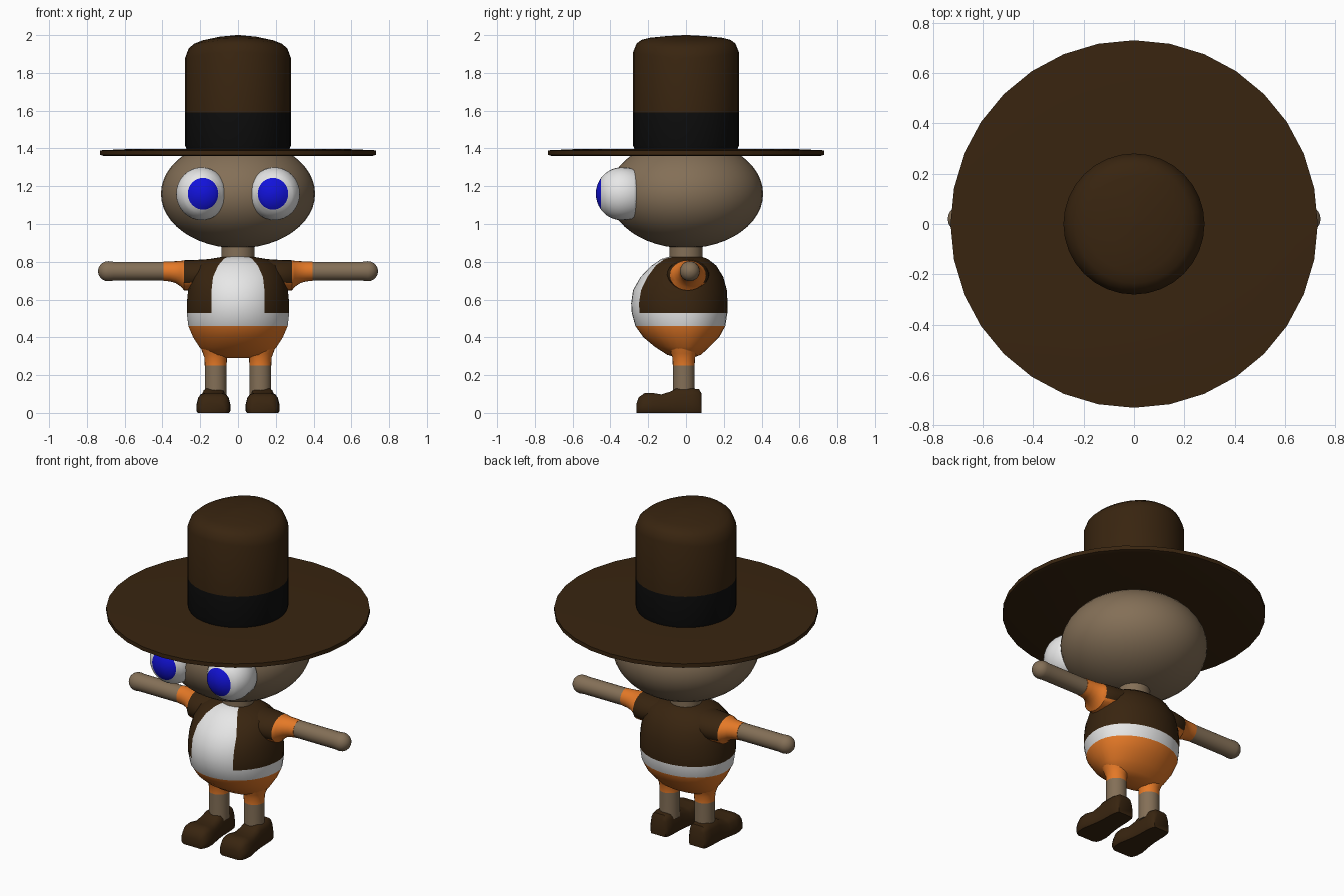
import bpy, bmesh, math
from math import sin, cos, pi, tau, asin, sqrt

cube = bpy.data.objects.get("Cube")
if cube:
    bpy.data.objects.remove(cube, do_unlink=True)


def material(name, r, g, b):
    m = bpy.data.materials.new(name)
    m.use_nodes = True
    m.diffuse_color = (r, g, b, 1)
    bsdf = m.node_tree.nodes["Principled BSDF"]
    bsdf.inputs["Base Color"].default_value = (r, g, b, 1)
    bsdf.inputs["Roughness"].default_value = 0.8
    return m


BROWN = material("dark brown", 0.04, 0.018, 0.005)
BLACK = material("black", 0.004, 0.004, 0.004)
SKIN = material("tan skin", 0.23, 0.16, 0.095)
WHITE = material("white", 0.8, 0.8, 0.8)
BLUE = material("blue", 0.006, 0.006, 0.7)
ORANGE = material("orange", 0.78, 0.19, 0.02)


def loft(name, rings, mats, rule=None, angle=40):
    """Skin a stack of equal-length rings, cap both ends; rule(row, column) picks the colour."""
    bm = bmesh.new()
    rows = [[bm.verts.new(p) for p in ring] for ring in rings]
    n = len(rows[0])
    for i in range(len(rows) - 1):
        for j in range(n):
            k = (j + 1) % n
            f = bm.faces.new((rows[i][j], rows[i][k], rows[i + 1][k], rows[i + 1][j]))
            f.material_index = rule(i, j) if rule else 0
    for row, i in ((rows[0], 0), (rows[-1], len(rows) - 2)):
        f = bm.faces.new(row)
        f.material_index = rule(i, 0) if rule else 0
    bmesh.ops.recalc_face_normals(bm, faces=bm.faces)
    mesh = bpy.data.meshes.new(name)
    bm.to_mesh(mesh)
    bm.free()
    for m in mats:
        mesh.materials.append(m)
    ob = bpy.data.objects.new(name, mesh)
    bpy.context.collection.objects.link(ob)
    bpy.ops.object.select_all(action="DESELECT")
    ob.select_set(True)
    bpy.context.view_layer.objects.active = ob
    bpy.ops.object.shade_smooth_by_angle(angle=math.radians(angle))
    return ob


def turned(profile, x=0, y=0, n=32):
    """Rings about a vertical axis from (radius, z) pairs."""
    return [[(x + r * cos(tau * j / n), y + r * sin(tau * j / n), z) for j in range(n)]
            for r, z in profile]


# Hat brim
loft("hat_brim", turned([(0.2, 1.36), (0.71, 1.36), (0.73, 1.366), (0.73, 1.39),
                         (0.55, 1.398), (0.2, 1.398)]), [BROWN])

# Hat crown with its band; the top falls away to both sides of a front-to-back ridge
crown = turned([(0.27, 1.39), (0.28, 1.415), (0.28, 1.59), (0.28, 1.91), (0.262, 1.955),
                (0.235, 1.975), (0.19, 1.986), (0.1, 1.995), (0.01, 2.0)])
crown = [[(x, y, z - 0.4 * x * x if z > 1.8 else z) for x, y, z in ring] for ring in crown]
loft("hat_crown", crown, [BROWN, BLACK], lambda i, j: int(i < 2))

# Head
head = [(0.408 * sin(pi * k / 24), 1.16 - 0.288 * cos(pi * k / 24)) for k in range(1, 24)]
head = [(0.01, 0.872)] + head + [(0.01, 1.448)]
loft("head", turned(head, n=40), [SKIN])

# Neck
loft("neck", turned([(0.088, 0.79), (0.088, 0.91)], n=24), [SKIN])

# Torso: each section is (z, half width, front depth, back depth, shirt panel half width)
SECTIONS = [
    (0.290, 0.10, 0.04, 0.03, 0.05), (0.308, 0.17, 0.10, 0.08, 0.08),
    (0.35, 0.206, 0.165, 0.125, 0.11), (0.40, 0.238, 0.225, 0.175, 0.13),
    (0.46, 0.264, 0.268, 0.208, 0.14), (0.53, 0.272, 0.287, 0.219, 0.14),
    (0.58, 0.272, 0.29, 0.22, 0.14), (0.65, 0.265, 0.28, 0.216, 0.14),
    (0.72, 0.25, 0.24, 0.197, 0.132), (0.78, 0.22, 0.182, 0.16, 0.105),
    (0.815, 0.15, 0.13, 0.115, 0.075), (0.83, 0.06, 0.08, 0.075, 0.045)]
FRONT, REST = 8, 28
torso = []
for z, half, front, back, panel in SECTIONS:
    a = asin(panel / half)
    angles = [-a + 2 * a * j / FRONT for j in range(FRONT)]
    angles += [a + (tau - 2 * a) * j / REST for j in range(REST)]
    torso.append([(half * sin(t), -cos(t) * (front if cos(t) > 0 else back), z) for t in angles])


def clothes(i, j):
    if i < 4:
        return 0                                   # trousers
    return 1 if i == 4 or j < FRONT else 2         # shirt, else vest


loft("torso", torso, [ORANGE, WHITE, BROWN], clothes, angle=60)


def across(stations, side, n=24):
    """Rings about a sideways axis from (x, y, z, y radius, z radius)."""
    return [[(side * x, y + ry * cos(tau * j / n), z + rz * sin(tau * j / n)) for j in range(n)]
            for x, y, z, ry, rz in stations]


def eye(name, side):
    # Flat-backed eyeball turned about a forward axis; the front cap is the iris
    profile = [(-0.255, 0.10), (-0.26, 0.12), (-0.275, 0.134)]
    profile += [(-0.34 - 0.137 * sin(t * pi / 24), 0.14 * cos(t * pi / 24)) for t in range(0, 7)]
    iris = len(profile)
    profile += [(-0.34 - 0.137 * sqrt(1 - (r / 0.14) ** 2), r)
                for r in (0.084, 0.065, 0.045, 0.025, 0.005)]
    rings = []
    for y, r in profile:
        cx = 0.193 - 0.008 * (r < 0.085)
        rings.append([(side * cx + 0.96 * r * cos(tau * j / 32), y, 1.16 + r * sin(tau * j / 32))
                      for j in range(32)])
    loft(name, rings, [WHITE, BLUE], lambda i, j: int(i >= iris))


def shoe(name, side):
    # Stations from heel to toe: (y, half width, height)
    stations = [(0.083, 0.05, 0.10), (0.07, 0.06, 0.125), (0.03, 0.065, 0.13),
                (-0.05, 0.068, 0.13), (-0.085, 0.072, 0.112), (-0.13, 0.08, 0.098),
                (-0.18, 0.09, 0.106), (-0.22, 0.088, 0.104), (-0.25, 0.078, 0.083),
                (-0.262, 0.06, 0.05)]
    half = [(0.92, 0.0), (1.0, 0.1), (1.0, 0.4), (0.9, 0.75), (0.75, 0.93), (0.5, 1.0)]
    outline = half + [(-u, v) for u, v in reversed(half)]
    rings = [[(side * 0.13 + u * w, y, v * h) for u, v in outline] for y, w, h in stations]
    loft(name, rings, [BROWN], angle=50)


for label, s in (("left", 1), ("right", -1)):
    eye(label + "_eye", s)
    shoe(label + "_shoe", s)

    # Leg with trouser cuff
    leg = [(0.058, 0.09), (0.058, 0.25), (0.059, 0.29), (0.068, 0.315), (0.085, 0.36)]
    loft(label + "_leg", turned(leg, s * 0.118, -0.012, 24), [SKIN, ORANGE],
         lambda i, j: int(i > 0))

    # Shoulder of the vest flaring into the sleeve
    sleeve = [(0.14, 0.01, 0.735, 0.115, 0.08), (0.22, 0.01, 0.73, 0.11, 0.08),
              (0.285, 0.01, 0.728, 0.095, 0.08), (0.30, 0.013, 0.736, 0.08, 0.069),
              (0.33, 0.018, 0.745, 0.063, 0.058), (0.36, 0.02, 0.749, 0.056, 0.053),
              (0.395, 0.02, 0.75, 0.052, 0.051)]
    # vest on top, sleeve colour outside and in the armpit
    loft(label + "_sleeve", across(sleeve, s), [BROWN, ORANGE],
         lambda i, j: int(i > 1 or (i == 1 and 14 <= j <= 21)))

    # Bare arm with a rounded end
    arm = [(0.37, 0.02, 0.75, 0.05, 0.05), (0.66, 0.02, 0.75, 0.05, 0.05)]
    arm += [(0.688 + 0.053 * sin(t), 0.02, 0.75, 0.053 * cos(t), 0.053 * cos(t))
            for t in (0, 0.3, 0.6, 0.9, 1.2, 1.5)]
    loft(label + "_arm", across(arm, s), [SKIN])
